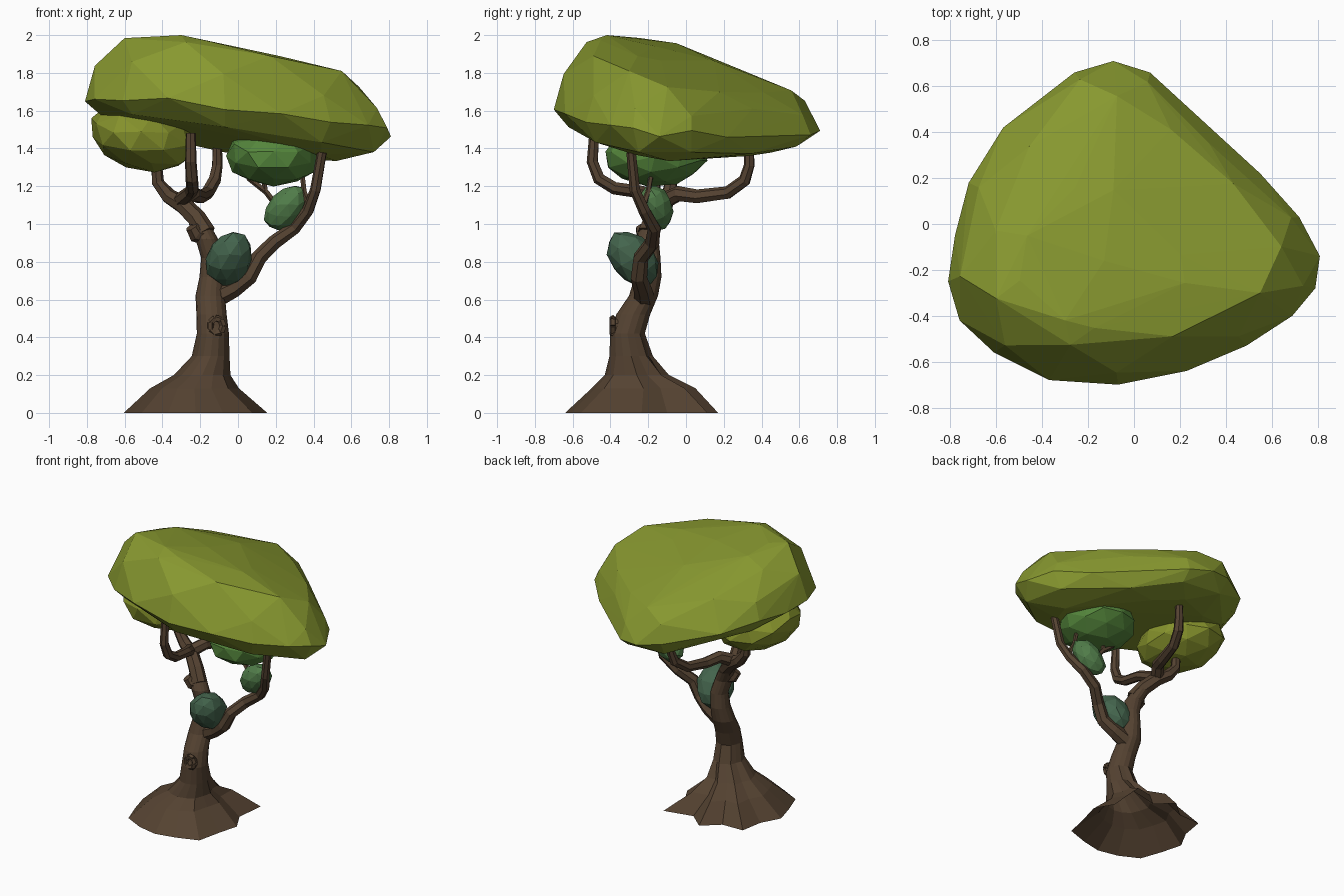
import bpy, bmesh, math, random
from mathutils import Vector, Matrix

if "Cube" in bpy.data.objects:
    bpy.data.objects.remove(bpy.data.objects["Cube"])
random.seed(4)


def material(name, rgb):
    m = bpy.data.materials.new(name)
    m.diffuse_color = (*rgb, 1)
    m.use_nodes = True
    m.node_tree.nodes["Principled BSDF"].inputs["Base Color"].default_value = m.diffuse_color
    return m


bark = material("bark brown", (0.090, 0.055, 0.031))
olive = material("olive leaf", (0.245, 0.315, 0.029))
yellow_olive = material("yellow olive leaf", (0.235, 0.285, 0.025))
green = material("mid green leaf", (0.09, 0.24, 0.045))
soft_green = material("soft green leaf", (0.082, 0.205, 0.068))
dark_green = material("dark green leaf", (0.058, 0.13, 0.075))


def finish(name, bm, mat):
    bmesh.ops.recalc_face_normals(bm, faces=bm.faces)
    me = bpy.data.meshes.new(name)
    bm.to_mesh(me)
    bm.free()
    me.materials.append(mat)
    ob = bpy.data.objects.new(name, me)
    bpy.context.collection.objects.link(ob)
    return ob


def hull(name, points, mat):
    bm = bmesh.new()
    for p in points:
        bm.verts.new(p)
    res = bmesh.ops.convex_hull(bm, input=bm.verts[:])
    junk = set(res["geom_interior"]) | set(res["geom_unused"])
    bmesh.ops.delete(bm, geom=[g for g in junk if isinstance(g, bmesh.types.BMVert)], context='VERTS')
    return finish(name, bm, mat)


def skin(bm, loops, cap_start, cap_end):
    rows = [[bm.verts.new(p) for p in loop] for loop in loops]
    n = len(rows[0])
    for a, b in zip(rows, rows[1:]):
        for i in range(n):
            j = (i + 1) % n
            bm.faces.new((a[i], a[j], b[j], b[i]))
    if cap_start:
        bm.faces.new(rows[0][::-1])
    if cap_end:
        bm.faces.new(rows[-1])


def branch(name, pts, sides=7):
    """Faceted tube through (x, y, z, radius) points."""
    P = [Vector(p[:3]) for p in pts]
    loops, side = [], None
    for i, p in enumerate(P):
        t = (P[min(i + 1, len(P) - 1)] - P[max(i - 1, 0)]).normalized()
        if side is None:
            side = t.orthogonal()
        side = (side - t * side.dot(t)).normalized()
        up = t.cross(side)
        loops.append([p + pts[i][3] * (side * math.cos(k * math.tau / sides) + up * math.sin(k * math.tau / sides))
                      for k in range(sides)])
    bm = bmesh.new()
    skin(bm, loops, True, True)
    return finish(name, bm, bark)


def leaf_clump(name, centre, radii, mat, lean_x=0.0, lean_y=0.0):
    """Faceted ellipsoid; the leans shear it sideways with height."""
    bm = bmesh.new()
    bmesh.ops.create_icosphere(bm, subdivisions=2, radius=1)
    turn = Matrix.Rotation(0.4, 3, 'X') @ Matrix.Rotation(0.3, 3, 'Z')
    pts = []
    for v in bm.verts:
        d = turn @ v.co * random.uniform(0.96, 1.04)
        pts.append((centre[0] + radii[0] * d.x + lean_x * d.z,
                    centre[1] + radii[1] * d.y + lean_y * d.z,
                    centre[2] + radii[2] * d.z))
    bm.free()
    return hull(name, pts, mat)


# Main canopy: tilted rings scaled from the plan outline, wrapped in a hull
outline = [(-.09, .71), (.07, .66), (.2, .52), (.35, .38), (.55, .22), (.72, .03), (.81, -.14),
           (.79, -.28), (.69, -.4), (.49, -.53), (.23, -.64), (-.07, -.70), (-.37, -.68),
           (-.61, -.56), (-.76, -.42), (-.81, -.25), (-.78, -.05), (-.72, .18), (-.57, .42), (-.26, .66)]
# scale, centre x, centre y, then height = a + b*x + c*y
rings = [(.65, 0, 0, 1.425, -.18, -.12), (.90, 0, 0, 1.46, -.14, -.10), (1.0, 0, 0, 1.555, -.105, -.09),
         (.94, 0, 0, 1.69, -.14, -.14), (.78, 0, 0, 1.815, -.15, -.235), (.45, -.13, -.14, 1.865, -.15, -.18)]
cloud = [(-.3, -.42, 2.0), (-.13, -.16, 1.94)]
for k, (s, cx, cy, a, b, c) in enumerate(rings):
    step = 1 if s == 1.0 else 2
    for x, y in outline[k % 2 if step == 2 else 0::step]:
        j = 0 if step == 1 else 0.012
        px = cx + s * x + random.uniform(-j, j)
        py = cy + s * y + random.uniform(-j, j)
        cloud.append((px, py, min(2.0, a + b * px + c * py + random.uniform(-.02, .02))))
hull("main_canopy", cloud, olive)

# Lower leaf clumps
leaf_clump("left_leaf_clump", (-.50, -.12, 1.46), (.28, .31, .185), yellow_olive, -.06)
leaf_clump("right_leaf_clump", (.19, -.16, 1.36), (.25, .28, .16), green)
leaf_clump("small_leaf_clump", (.258, -.16, 1.085), (.11, .09, .12), soft_green, .045, -.015)
leaf_clump("dark_leaf_clump", (-.045, -.28, .815), (.122, .132, .148), dark_green, .02, -.05)

# Trunk with flared, folded root skirt, open underneath: z, centre, radii, fold depth
trunk = [(0, -.225, -.235, .38, .405, .2), (.13, -.23, -.225, .235, .275, .24), (.2, -.19, -.26, .15, .17, .22),
         (.3, -.145, -.29, .1, .115, .14), (.42, -.133, -.31, .085, .092, .05), (.52, -.14, -.28, .08, .09, 0),
         (.62, -.147, -.225, .078, .077, 0), (.72, -.138, -.2, .066, .07, 0), (.82, -.135, -.195, .06, .06, 0),
         (.92, -.165, -.205, .06, .06, 0), (1.0, -.205, -.18, .055, .055, 0)]
N = 16
corner = {2: .22, 6: .04, 10: .06, 14: .12}  # roots that reach further on the diagonals
loops = []
for z, cx, cy, rx, ry, fold in trunk:
    loop = []
    for i in range(N):
        ang = i * math.tau / N
        back = max(0, math.sin(ang) * 0.6 + 0.4)
        r = 1 - (fold * back if i % 2 else 0) + corner.get(i, 0) * max(0, 1 - z / .3)
        loop.append((cx + rx * r * math.cos(ang), cy + ry * r * math.sin(ang), z))
    loops.append(loop)
bm = bmesh.new()
skin(bm, loops, False, True)
finish("trunk_and_roots", bm, bark)

# Main branches
branch("left_branch", [(-.17, -.205, .95, .055), (-.22, -.17, 1.03, .052), (-.29, -.12, 1.1, .048),
                       (-.37, -.09, 1.15, .042), (-.425, -.08, 1.22, .034), (-.435, -.08, 1.36, .028)])
branch("front_branch", [(-.31, -.11, 1.12, .042), (-.25, -.24, 1.17, .035), (-.24, -.38, 1.19, .034),
                        (-.245, -.46, 1.24, .034), (-.25, -.495, 1.33, .031), (-.25, -.485, 1.48, .027)])
branch("back_branch", [(-.30, -.12, 1.12, .045), (-.24, -.04, 1.16, .042), (-.20, .06, 1.145, .038),
                       (-.16, .22, 1.165, .035), (-.125, .31, 1.23, .034), (-.11, .335, 1.31, .029),
                       (-.11, .335, 1.46, .024)])
branch("right_branch", [(-.14, -.22, .6, .06), (-.02, -.23, .66, .05), (.06, -.25, .72, .045),
                        (.11, -.24, .82, .042), (.19, -.18, .9, .04), (.30, -.17, .98, .036),
                        (.37, -.22, 1.07, .032), (.41, -.27, 1.18, .029), (.445, -.29, 1.38, .026)])

# Thin twigs
branch("inner_twig", [(.24, -.15, 1.05, .017), (.15, -.15, 1.17, .016), (.06, -.15, 1.24, .015),
                      (.03, -.15, 1.34, .013)], 5)
branch("side_twig", [(.145, -.15, 1.17, .015), (.14, -.15, 1.22, .013), (.125, -.15, 1.32, .011)], 5)
branch("outer_twig", [(.38, -.23, 1.09, .018), (.35, -.2, 1.17, .015), (.34, -.18, 1.28, .012)], 5)

# Cut branch stub and the knot hole on the front of the trunk
branch("branch_stub", [(-.17, -.2, .94, .05), (-.225, -.22, .95, .047), (-.245, -.235, .985, .035)])
for i in range(7):
    a0, a1 = i * math.tau / 7, (i + 1) * math.tau / 7
    rim = [(-.113 + .036 * math.cos(a), -.388, .46 + .042 * math.sin(a), .018) for a in (a0, a1)]
    branch("knot_rim", rim, 5)
branch("knot_core", [(-.113, -.36, .46, .04), (-.113, -.385, .46, .035)])
